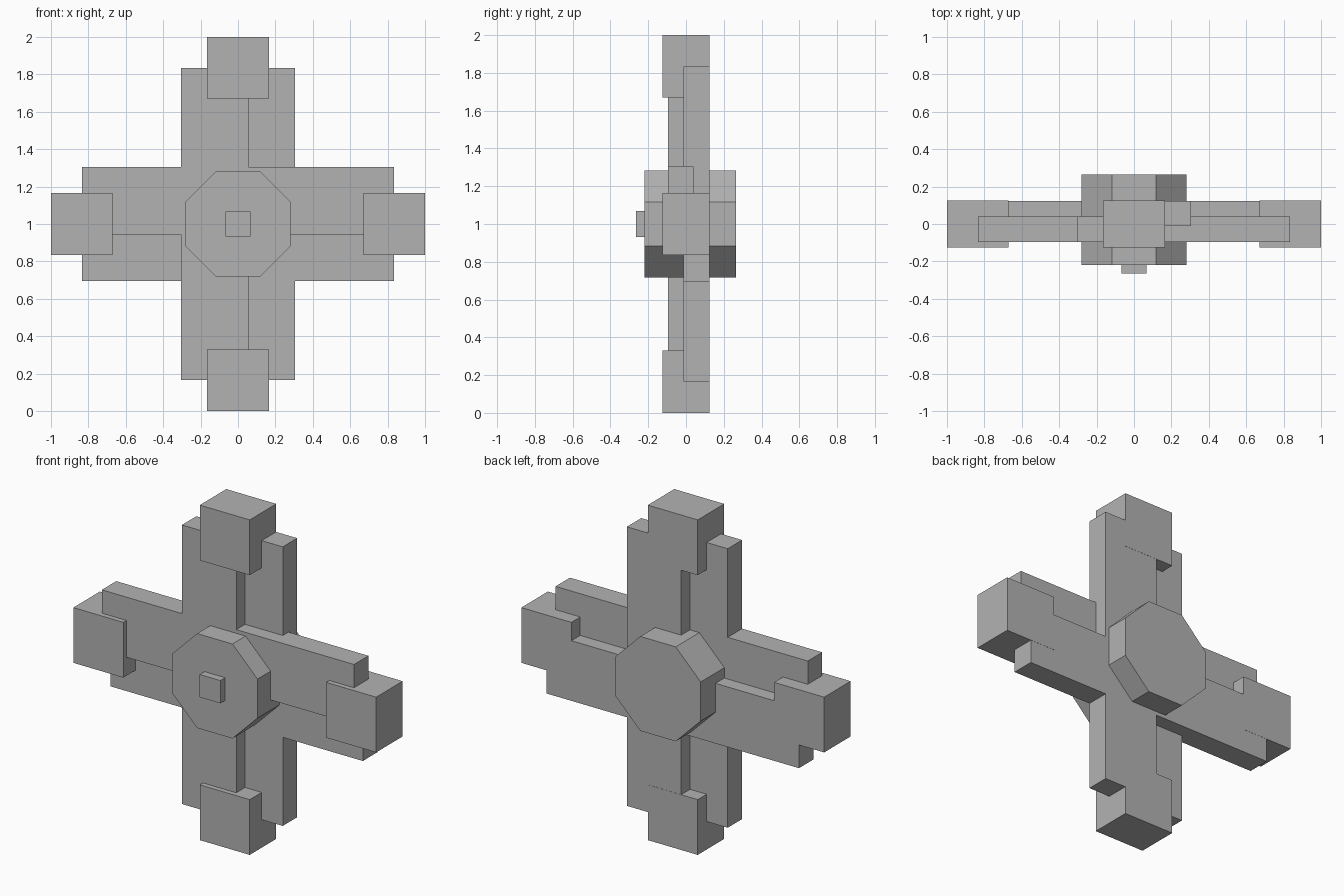
import bpy, bmesh, math

if "Cube" in bpy.data.objects:
    bpy.data.objects.remove(bpy.data.objects["Cube"])

grey = bpy.data.materials.new("plain_grey")
grey.diffuse_color = (0.45, 0.45, 0.45, 1)
grey.use_nodes = True
grey.node_tree.nodes["Principled BSDF"].inputs["Base Color"].default_value = grey.diffuse_color


def prism(name, outline, y0, y1):
    """Extrude an (x, z) outline, centred on the hub at z = 1, from y0 to y1."""
    bm = bmesh.new()
    face = bm.faces.new([bm.verts.new((x, y0, z + 1)) for x, z in outline])
    out = bmesh.ops.extrude_face_region(bm, geom=[face])
    for v in out["geom"]:
        if isinstance(v, bmesh.types.BMVert):
            v.co.y = y1
    bmesh.ops.recalc_face_normals(bm, faces=bm.faces)
    mesh = bpy.data.meshes.new(name)
    bm.to_mesh(mesh)
    bm.free()
    mesh.materials.append(grey)
    obj = bpy.data.objects.new(name, mesh)
    bpy.context.collection.objects.link(obj)
    return obj


def square(cx, cz, r):
    return [(cx - r, cz - r), (cx + r, cz - r), (cx + r, cz + r), (cx - r, cz + r)]


# Front and back crosses: same outline, the back one turned half round
L, wide, slim = 0.833, 0.304, 0.055
cross = [(-wide, -L), (slim, -L), (slim, -slim), (L, -slim), (L, wide), (slim, wide),
         (slim, L), (-wide, L), (-wide, wide), (-L, wide), (-L, -slim), (-wide, -slim)]
prism("front_cross", cross, -0.095, 0.041)
prism("back_cross", [(-x, -z) for x, z in cross], -0.012, 0.124)

# Square block at the end of each arm
for name, dx, dz in (("top", 0, 1), ("bottom", 0, -1), ("left", -1, 0), ("right", 1, 0)):
    prism(name + "_end_block", square(dx * 0.835, dz * 0.835, 0.165), -0.125, 0.125)

# Octagonal hub through the middle, with a small square knob in front
r = 0.282 / math.cos(math.pi / 8)
octagon = [(r * math.cos(a), r * math.sin(a))
           for a in (math.pi / 8 + i * math.pi / 4 for i in range(8))]
prism("hub", octagon, -0.219, 0.264)
prism("hub_knob", square(0, 0, 0.068), -0.264, -0.2)
